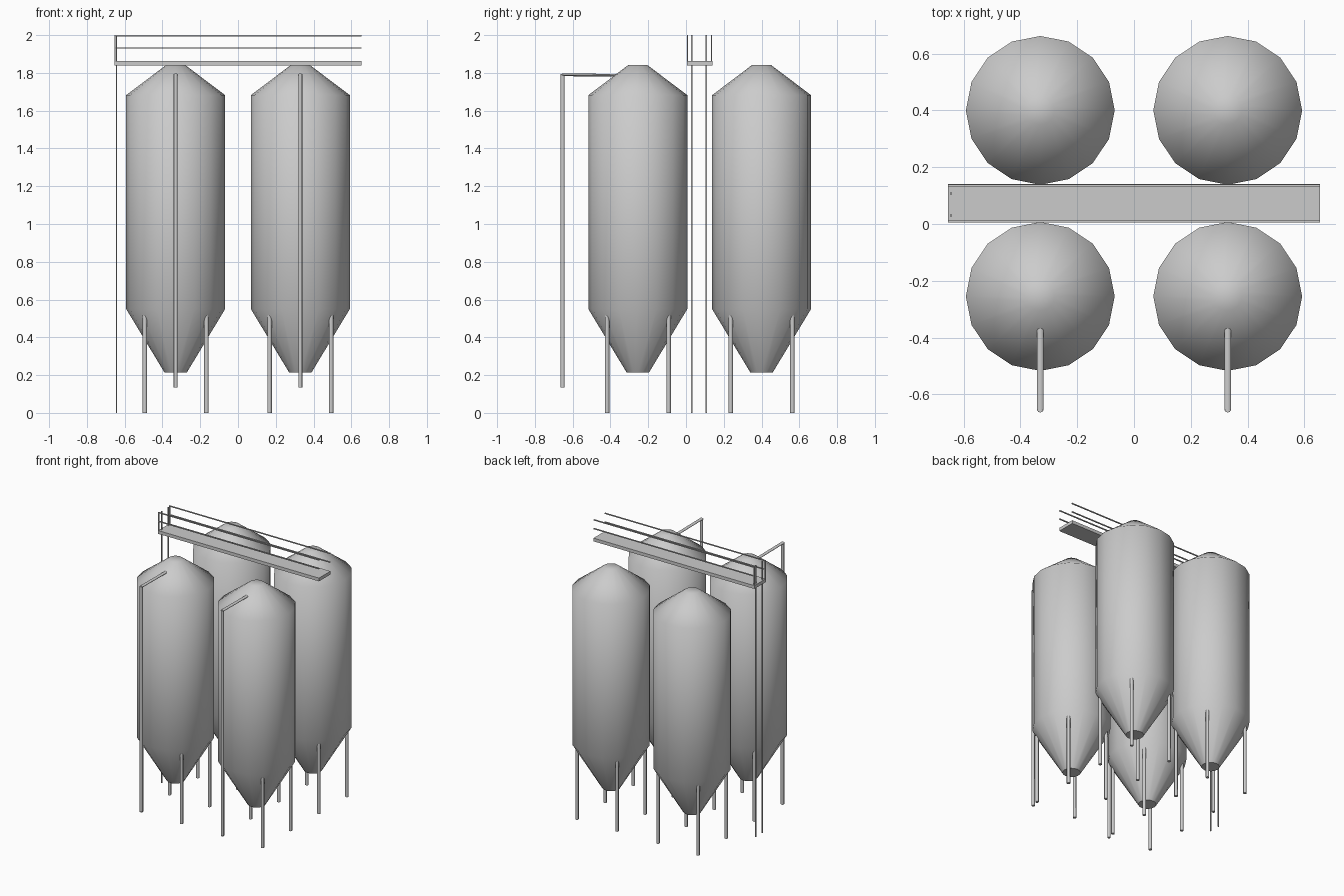
import bpy, bmesh, math
from mathutils import Vector

if "Cube" in bpy.data.objects:
    bpy.data.objects.remove(bpy.data.objects["Cube"])


def finish(bm, name, angle=None):
    bmesh.ops.recalc_face_normals(bm, faces=bm.faces)
    me = bpy.data.meshes.new(name)
    bm.to_mesh(me)
    bm.free()
    ob = bpy.data.objects.new(name, me)
    bpy.context.collection.objects.link(ob)
    if angle:
        bpy.ops.object.select_all(action='DESELECT')
        ob.select_set(True)
        bpy.context.view_layer.objects.active = ob
        bpy.ops.object.shade_smooth_by_angle(angle=math.radians(angle))
    return ob


def lathe(name, profile, cx, cy, sides):
    bm = bmesh.new()
    rings = []
    for r, z in profile:
        rings.append([bm.verts.new((cx + r * math.cos(2 * math.pi * i / sides),
                                    cy + r * math.sin(2 * math.pi * i / sides), z))
                      for i in range(sides)])
    for a, b in zip(rings, rings[1:]):
        for i in range(sides):
            j = (i + 1) % sides
            bm.faces.new((a[i], a[j], b[j], b[i]))
    bm.faces.new(rings[0])
    bm.faces.new(rings[-1])
    return finish(bm, name, 58)


def rod(name, a, b, r, sides=8, flat=1.0):
    a, b = Vector(a), Vector(b)
    d = b - a
    bm = bmesh.new()
    bmesh.ops.create_cone(bm, cap_ends=True, segments=sides, radius1=r, radius2=r, depth=d.length)
    bmesh.ops.scale(bm, vec=(1, flat, 1), verts=bm.verts)
    ob = finish(bm, name, 50)
    ob.location = (a + b) / 2
    ob.rotation_euler = d.to_track_quat('Z', 'Y').to_euler()
    return ob


def box(name, lo, hi):
    lo, hi = Vector(lo), Vector(hi)
    bm = bmesh.new()
    bmesh.ops.create_cube(bm, size=1)
    bmesh.ops.scale(bm, vec=hi - lo, verts=bm.verts)
    bmesh.ops.translate(bm, vec=(lo + hi) / 2, verts=bm.verts)
    return finish(bm, name)


# Silos: hopper, barrel and conical roof, each on four legs
PROFILE = [(0.06, 0.215), (0.262, 0.55), (0.262, 1.682), (0.05, 1.842)]
for cx in (-0.33, 0.33):
    for cy in (-0.255, 0.40):
        lathe("silo_tank", PROFILE, cx, cy, 16)
        for sx in (-1, 1):
            for sy in (-1, 1):
                x, y = cx + sx * 0.163, cy + sy * 0.163
                rod("silo_leg", (x, y, 0), (x, y, 0.55), 0.012)

    # Filler pipe in front of each front silo
    rod("filler_pipe", (cx, -0.653, 0.135), (cx, -0.653, 1.793), 0.011)
    rod("filler_pipe_top", (cx, -0.657, 1.79), (cx, -0.35, 1.787), 0.012, flat=0.6)

# Walkway deck
box("walkway_deck", (-0.655, 0.006, 1.84), (0.655, 0.14, 1.864))

# Handrails, end posts and ladder stringers on both sides
T = 0.0035
for y, ly in ((0.008, 0.03), (0.135, 0.108)):
    for z in (1.932, 1.9965):
        box("handrail", (-0.655, y - T, z - T), (0.655, y + T, z + T))
    box("rail_post", (-0.655, y - T, 1.86), (-0.648, y + T, 2.0))
    box("ladder_stringer", (-0.647, ly - T, 0), (-0.640, ly + T, 2.0))
